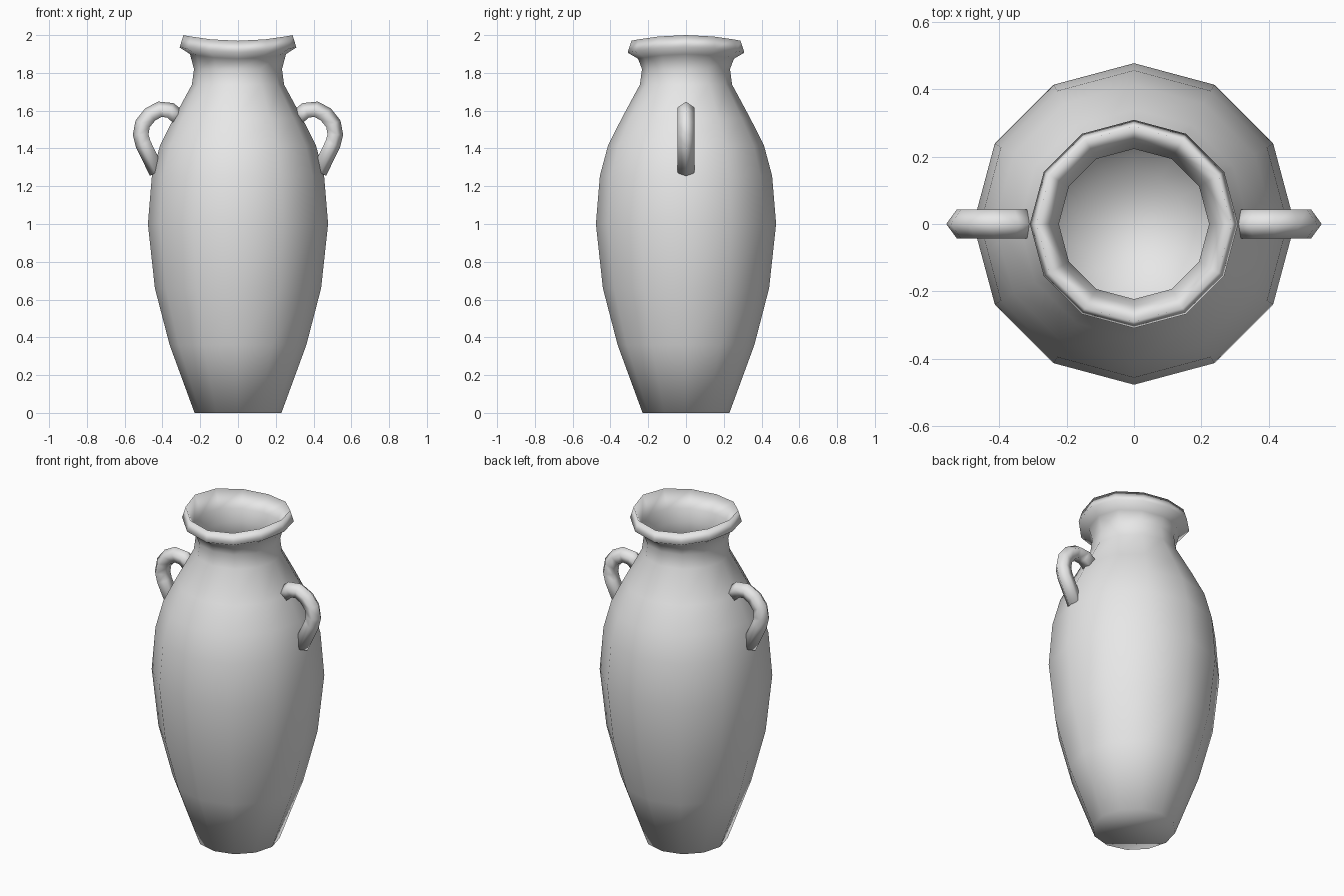
import bpy, bmesh, math
from mathutils import Vector

if "Cube" in bpy.data.objects:
    bpy.data.objects.remove(bpy.data.objects["Cube"])

SIDES = 12
clay = bpy.data.materials.new("plain_clay")
clay.diffuse_color = (0.8, 0.8, 0.8, 1.0)
clay.use_nodes = True
clay.node_tree.nodes["Principled BSDF"].inputs["Base Color"].default_value = clay.diffuse_color


def skin(name, rings, cap_start=True, cap_end=True):
    """Bridge equal-sized rings of points into one smooth closed mesh."""
    bm = bmesh.new()
    loops = [[bm.verts.new(p) for p in ring] for ring in rings]
    n = len(rings[0])
    for a, b in zip(loops, loops[1:]):
        for i in range(n):
            j = (i + 1) % n
            bm.faces.new((a[i], a[j], b[j], b[i]))
    if cap_start:
        bm.faces.new(loops[0][::-1])
    if cap_end:
        bm.faces.new(loops[-1])
    bmesh.ops.recalc_face_normals(bm, faces=bm.faces)
    for f in bm.faces:
        f.smooth = True
    mesh = bpy.data.meshes.new(name)
    bm.to_mesh(mesh)
    bm.free()
    mesh.materials.append(clay)
    obj = bpy.data.objects.new(name, mesh)
    bpy.context.collection.objects.link(obj)
    return obj


# Jar: (radius, height, rim wave) up the outside, over the lip, down the inside
profile = [
    (0.230, 0.000, 0), (0.362, 0.360, 0), (0.440, 0.660, 0),
    (0.477, 1.000, 0), (0.456, 1.255, 0), (0.413, 1.415, 0),
    (0.340, 1.560, 0), (0.244, 1.738, 0), (0.233, 1.820, 0),
    (0.254, 1.887, 0.012), (0.309, 1.921, 0.014), (0.289, 1.985, 0.015),
    (0.243, 1.885, 0.010), (0.223, 1.810, 0), (0.232, 1.730, 0),
    (0.395, 1.410, 0), (0.455, 1.000, 0), (0.340, 0.380, 0),
    (0.155, 0.060, 0),
]


def lathe_ring(r, z, wave):
    """One ring; the mouth rises toward the handles and dips between them."""
    angles = [2 * math.pi * i / SIDES for i in range(SIDES)]
    return [(r * math.cos(a), r * math.sin(a), z + wave * math.cos(2 * a))
            for a in angles]


skin("jar_body", [lathe_ring(*p) for p in profile])

# Handles: a five-sided section swept along an ear-shaped path, ridge outward
path = [Vector((x, 0, z)) for x, z in (
    (0.315, 1.560), (0.360, 1.598), (0.412, 1.603), (0.462, 1.577),
    (0.501, 1.528), (0.511, 1.473), (0.498, 1.425), (0.425, 1.275))]


def handle_rings(side, radius=0.046):
    rings = []
    for i, p in enumerate(path):
        t = (path[min(i + 1, len(path) - 1)] - path[max(i - 1, 0)]).normalized()
        out = Vector((-t.z, 0, t.x))
        ring = []
        for k in range(5):
            a = 2 * math.pi * k / 5
            q = p + out * radius * math.cos(a)
            ring.append((side * q.x, radius * math.sin(a), q.z))
        rings.append(ring)
    return rings


for side, label in ((1, "right"), (-1, "left")):
    skin("handle_" + label, handle_rings(side))
